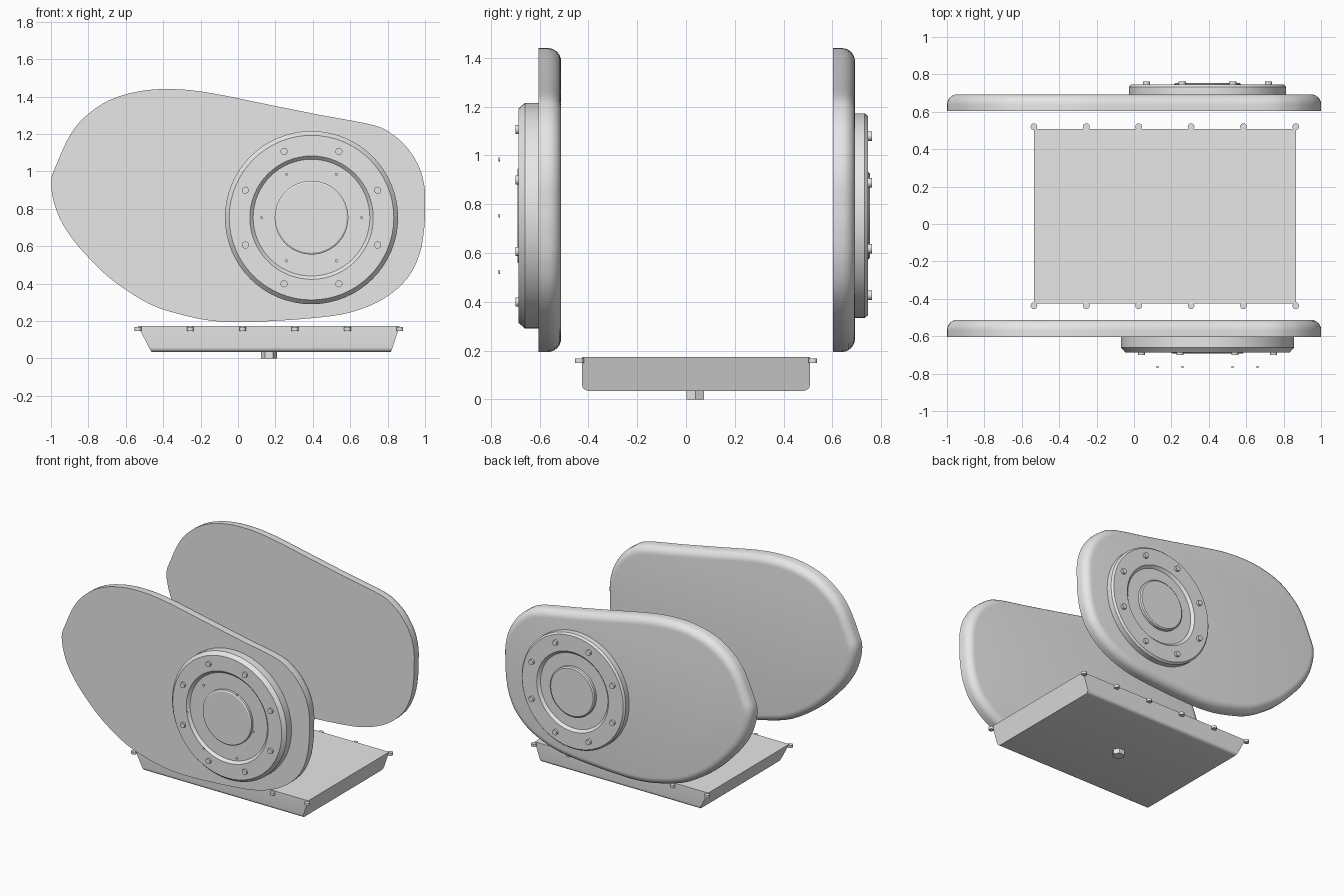
import bpy, bmesh, math
from mathutils import Vector

cube = bpy.data.objects.get("Cube")
if cube:
    bpy.data.objects.remove(cube, do_unlink=True)

grey = bpy.data.materials.new("plain grey")
grey.use_nodes = True
grey.diffuse_color = (0.8, 0.8, 0.8, 1)
grey.node_tree.nodes["Principled BSDF"].inputs["Base Color"].default_value = (0.8, 0.8, 0.8, 1)


def finish(bm, name):
    """Turn a bmesh into a shaded, coloured object."""
    bmesh.ops.recalc_face_normals(bm, faces=bm.faces)
    mesh = bpy.data.meshes.new(name)
    bm.to_mesh(mesh)
    bm.free()
    mesh.materials.append(grey)
    obj = bpy.data.objects.new(name, mesh)
    bpy.context.collection.objects.link(obj)
    bpy.ops.object.select_all(action="DESELECT")
    obj.select_set(True)
    bpy.context.view_layer.objects.active = obj
    bpy.ops.object.shade_smooth_by_angle(angle=math.radians(30))
    return obj


def loft(name, rings):
    """Skin a list of closed rings and cap both ends."""
    bm = bmesh.new()
    loops = [[bm.verts.new(p) for p in ring] for ring in rings]
    count = len(loops[0])
    for a, b in zip(loops, loops[1:]):
        for i in range(count):
            j = (i + 1) % count
            bm.faces.new((a[i], a[j], b[j], b[i]))
    bm.faces.new(loops[0])
    bm.faces.new(loops[-1])
    return finish(bm, name)


def lathe(name, centre, profile, axis="y", sides=64):
    """Revolve (radius, position along axis) pairs about y or z."""
    cx, cv = centre
    rings = []
    for radius, along in profile:
        ring = []
        for i in range(sides):
            angle = math.tau * i / sides
            u, v = cx + radius * math.cos(angle), cv + radius * math.sin(angle)
            ring.append((u, along, v) if axis == "y" else (u, v, along))
        rings.append(ring)
    return loft(name, rings)


def smooth_closed(points, steps=4):
    """Closed Catmull-Rom curve through the points."""
    pts = [Vector(p) for p in points]
    n = len(pts)
    out = []
    for i in range(n):
        a, b, c, d = (pts[(i + k) % n] for k in (-1, 0, 1, 2))
        for s in range(steps):
            t = s / steps
            out.append(b + (c - a) * t / 2 + (a * 2 - b * 5 + c * 4 - d) * t * t / 2
                       + (b * 3 - a - c * 3 + d) * t ** 3 / 2)
    return out


# Case outline, clockwise in the x-z plane from the wide end
outline = smooth_closed([
    (-1, .94), (-.965, 1.05), (-.9, 1.19), (-.82, 1.29), (-.69, 1.38), (-.52, 1.43),
    (-.34, 1.44), (-.15, 1.42), (.15, 1.36), (.45, 1.3), (.73, 1.246), (.837, 1.19),
    (.91, 1.12), (.97, 1.02), (.998, .91), (1, .8), (.995, .69), (.97, .556),
    (.906, .43), (.78, .32), (.6, .246), (.38, .214), (.06, .195), (-.125, .2),
    (-.286, .23), (-.47, .29), (-.66, .41), (-.79, .53), (-.9, .66), (-.97, .79)])


def case_plate(name, y_flat, depth, radius=0.055):
    """Outline plate with a sharp front rim and a rounded rear rim."""
    count = len(outline)

    def ring(inset, y):
        pts = []
        for i, p in enumerate(outline):
            along = (outline[(i + 1) % count] - outline[i - 1]).normalized()
            q = p + Vector((along.y, -along.x)) * inset
            pts.append((q.x, y, q.y))
        return pts

    rings = [ring(0, y_flat)]
    for k in range(7):
        a = math.pi / 2 * k / 6
        rings.append(ring(radius * (1 - math.cos(a)),
                          y_flat + depth - radius + radius * math.sin(a)))
    loft(name, rings)


case_plate("front_case", -0.605, 0.093)
case_plate("rear_case", 0.603, 0.09)

# Round covers with a recessed ring and a raised hub
HUB = (0.393, 0.753)
lathe("front_cover", HUB, [
    (.463, -.6), (.463, -.66), (.44, -.686), (.33, -.686), (.312, -.668),
    (.197, -.668), (.197, -.686), (.188, -.692)])
lathe("rear_cover", HUB, [
    (.42, .685), (.42, .733), (.408, .746), (.29, .746), (.272, .728),
    (.18, .728), (.18, .748), (.171, .755)])


def bolt_circle(name, count, circle, radius, y_start, y_end, offset):
    for i in range(count):
        angle = math.tau * (i + offset) / count
        spot = (HUB[0] + circle * math.cos(angle), HUB[1] + circle * math.sin(angle))
        lathe(f"{name}_{i + 1}", spot, [(radius, y_start), (radius, y_end)], sides=16)


bolt_circle("front_cover_bolt", 8, .383, .019, -.68, -.7, .5)
bolt_circle("rear_cover_bolt", 8, .353, .019, .74, .763, .5)
bolt_circle("small_screw", 6, .267, .008, -.763, -.768, 0)

# Oil pan: sloped ends, straight sides, rounded lower long edges
Y_FRONT, Y_BACK, PAN_TOP, PAN_BASE = -.426, .508, .173, .035
bm = bmesh.new()
corners = []
for x0, x1, z in ((-.535, .865, PAN_TOP), (-.463, .818, PAN_BASE)):
    corners.append([bm.verts.new(p) for p in (
        (x0, Y_FRONT, z), (x1, Y_FRONT, z), (x1, Y_BACK, z), (x0, Y_BACK, z))])
top, base = corners
bm.faces.new(top)
bm.faces.new(base)
for i in range(4):
    j = (i + 1) % 4
    bm.faces.new((top[i], top[j], base[j], base[i]))
bmesh.ops.recalc_face_normals(bm, faces=bm.faces)
long_edges = [e for e in bm.edges
              if all(v in base for v in e.verts) and e.verts[0].co.y == e.verts[1].co.y]
bmesh.ops.bevel(bm, geom=long_edges, offset=0.025, segments=4, profile=0.5, affect="EDGES")
finish(bm, "oil_pan")

# Pan rim bolts along both long sides
for side, y in (("front", -.437), ("rear", .52)):
    for i in range(6):
        lathe(f"pan_bolt_{side}_{i + 1}", (-.535 + .28 * i, y),
              [(.018, .148), (.018, .167)], axis="z", sides=16)

# Hexagonal drain plug
lathe("drain_plug", (.166, .038), [(.042, 0), (.042, .04)], axis="z", sides=6)
